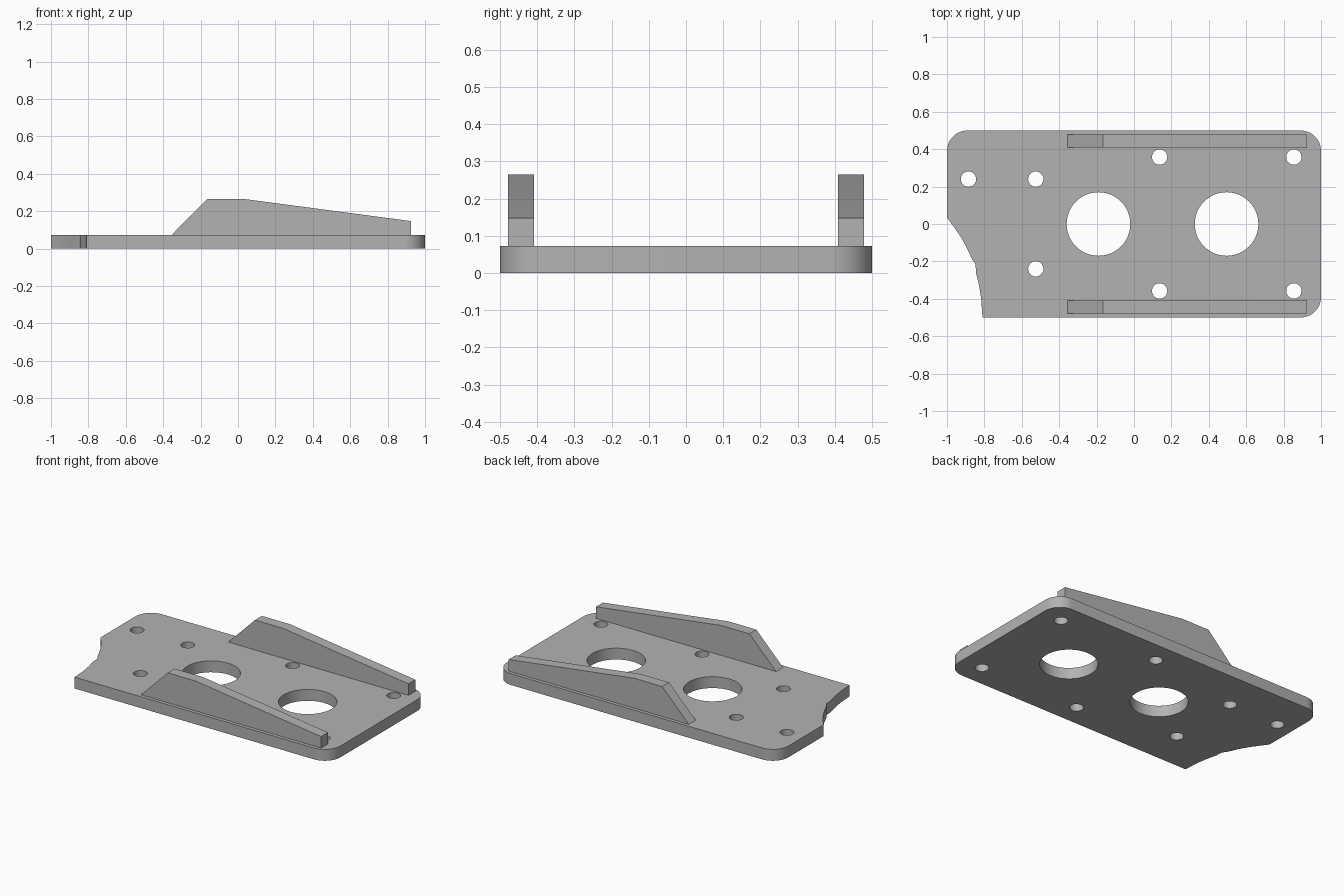
import bpy, bmesh
from math import cos, sin, pi, radians
from mathutils import Vector

old = bpy.data.objects.get("Cube")
if old:
    bpy.data.objects.remove(old, do_unlink=True)

grey = bpy.data.materials.new("plain grey")
grey.use_nodes = True
colour = (0.45, 0.45, 0.45, 1)
grey.diffuse_color = colour
grey.node_tree.nodes["Principled BSDF"].inputs["Base Color"].default_value = colour

THICK = 0.073


def arc(cx, cy, r, start, end, n):
    """Points along a circular arc, angles in degrees."""
    angles = [radians(start + (end - start) * i / n) for i in range(n + 1)]
    return [(cx + r * cos(a), cy + r * sin(a)) for a in angles]


def extrude_loops(name, loops, lift, to_point):
    """Fill the first loop, leaving the others as holes, and extrude by lift."""
    bm = bmesh.new()
    for loop in loops:
        verts = [bm.verts.new(to_point(p)) for p in loop]
        for i, v in enumerate(verts):
            bm.edges.new((verts[i - 1], v))
    bmesh.ops.triangle_fill(bm, use_beauty=True, edges=bm.edges[:], normal=lift)
    result = bmesh.ops.extrude_face_region(bm, geom=bm.faces[:], use_keep_orig=True)
    top = [g for g in result["geom"] if isinstance(g, bmesh.types.BMVert)]
    bmesh.ops.translate(bm, verts=top, vec=lift)
    bmesh.ops.recalc_face_normals(bm, faces=bm.faces[:])
    mesh = bpy.data.meshes.new(name)
    bm.to_mesh(mesh)
    bm.free()
    mesh.materials.append(grey)
    obj = bpy.data.objects.new(name, mesh)
    bpy.context.collection.objects.link(obj)
    bpy.ops.object.select_all(action="DESELECT")
    obj.select_set(True)
    bpy.context.view_layer.objects.active = obj
    bpy.ops.object.shade_smooth_by_angle(angle=radians(25))
    return obj


# Base plate outline: three rounded corners and a broken corner
R = 0.11
outline = arc(1 - R, -0.5 + R, R, -90, 0, 12)
outline += arc(1 - R, 0.5 - R, R, 0, 90, 12)
outline += arc(-1 + R, 0.5 - R, R, 90, 180, 12)
outline += [(-1, 0.035), (-0.96, -0.02), (-0.93, -0.063), (-0.9, -0.115),
            (-0.865, -0.19), (-0.847, -0.215), (-0.845, -0.26),
            (-0.828, -0.33), (-0.817, -0.4), (-0.81, -0.5)]

# Two large bores and seven bolt holes
holes = [arc(x, 0, 0.17, 0, 352.5, 47) for x in (-0.19, 0.495)]
bolts = [(-0.885, 0.24)]
for side in (-1, 1):
    bolts += [(-0.525, side * 0.24), (0.137, side * 0.358), (0.855, side * 0.358)]
holes += [arc(x, y, 0.041, 0, 345, 23) for x, y in bolts]
extrude_loops("base_plate", [outline] + holes, Vector((0, 0, THICK)),
              lambda p: (p[0], p[1], 0))

# Side ribs standing on the plate
rib = [(-0.355, THICK), (0.925, THICK), (0.925, 0.147), (0.035, 0.265), (-0.165, 0.265)]
for name, y in (("front_rib", -0.478), ("back_rib", 0.408)):
    extrude_loops(name, [rib], Vector((0, 0.07, 0)), lambda p: (p[0], y, p[1]))
